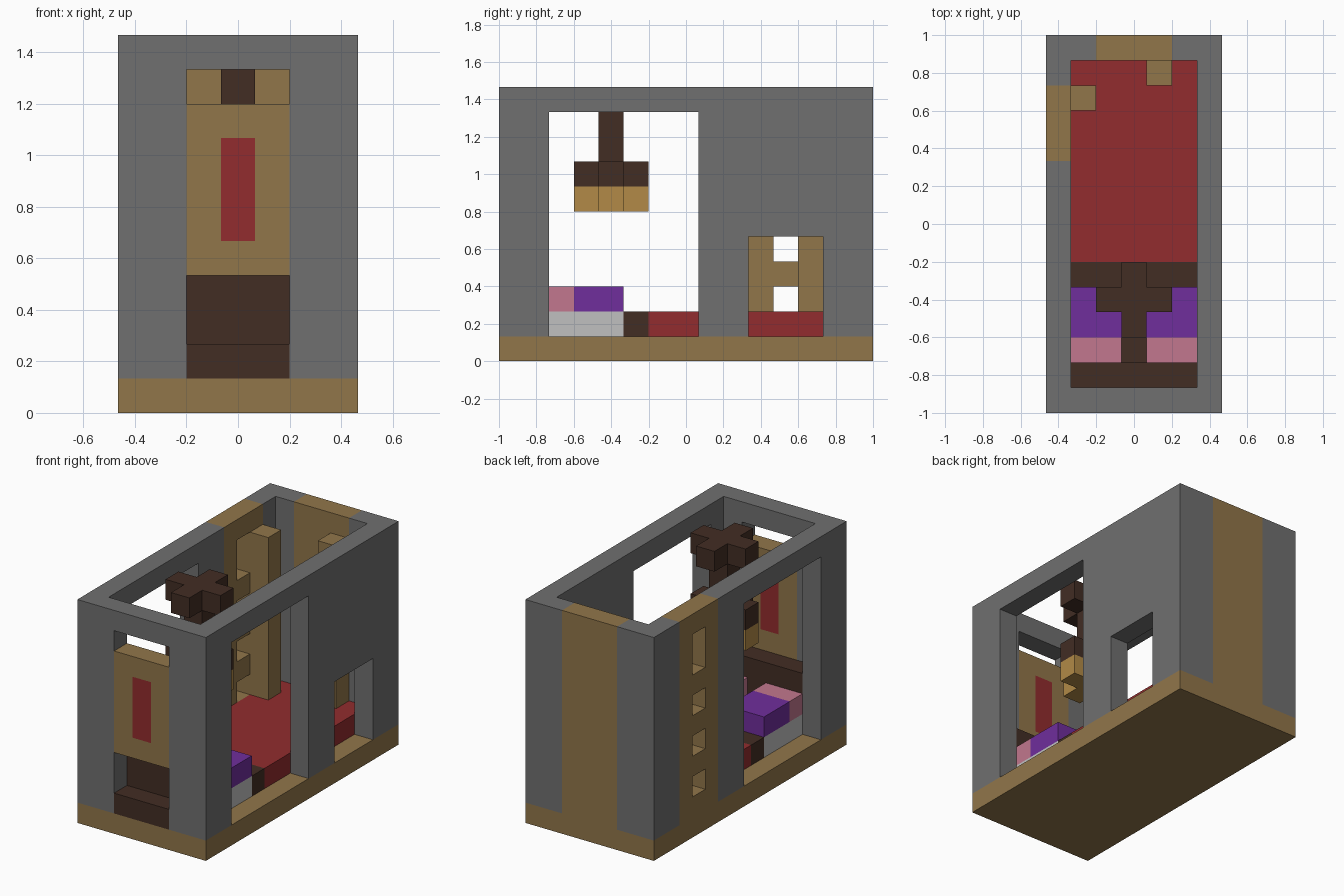
import bpy, bmesh
from mathutils import Vector

cube = bpy.data.objects.get("Cube")
if cube:
    bpy.data.objects.remove(cube, do_unlink=True)

# The room is laid out on a grid of blocks: 7 wide, 15 deep, 11 high
W, D, H = 7, 15, 11
U = 2 / D


def material(name, rgb):
    lin = [(c / 255 / 12.92) if c < 11 else ((c / 255 + 0.055) / 1.055) ** 2.4 for c in rgb]
    m = bpy.data.materials.new(name)
    m.use_nodes = True
    m.diffuse_color = (*lin, 1)
    m.node_tree.nodes["Principled BSDF"].inputs["Base Color"].default_value = (*lin, 1)
    return m


STONE = material("stone grey", (112, 112, 112))
PLANK = material("plank brown", (145, 118, 74))
DARK = material("dark wood", (66, 45, 36))
RED = material("carpet red", (146, 44, 46))
PURPLE = material("blanket purple", (112, 46, 156))
PINK = material("pillow pink", (194, 119, 142))
SHEET = material("sheet white", (192, 192, 192))
GLOW = material("lamp tan", (178, 138, 71))


def part(name, mat, *boxes):
    """One object made of boxes, each given as x, y and z ranges in blocks."""
    bm = bmesh.new()
    for spans in boxes:
        verts = bmesh.ops.create_cube(bm, size=1)["verts"]
        for v in verts:
            v.co = Vector([a if c < 0 else b for c, (a, b) in zip(v.co, spans)])
            v.co = (v.co - Vector((W / 2, D / 2, 0))) * U
    mesh = bpy.data.meshes.new(name)
    bm.to_mesh(mesh)
    bm.free()
    mesh.materials.append(mat)
    obj = bpy.data.objects.new(name, mesh)
    bpy.context.collection.objects.link(obj)
    return obj


def plus(z):
    """Cross-shaped layer of the hanging lamp."""
    return [((2, 5), (4, 5), z), ((3, 4), (3, 4), z), ((3, 4), (5, 6), z)]


LEFT, RIGHT, MID = (0, 1), (6, 7), (2, 5)
FULL, TOP, BELOW = (1, H), (10, H), (1, 10)

# Base slab
part("base", PLANK, ((0, W), (0, D), (0, 1)))

# Side walls: piers, headers and the part above the doorway
for name, x in (("left_wall", RIGHT), ("right_wall", LEFT)):
    part(name, STONE, (x, (0, 2), FULL), (x, (8, 10), FULL),
         (x, (13, D), FULL), (x, (2, 8), TOP))
part("wall_above_door", STONE, (RIGHT, (10, 13), (5, H)))

# End walls
part("front_wall", STONE, ((1, 2), (0, 1), BELOW), ((5, 6), (0, 1), BELOW),
     ((1, 6), (0, 1), TOP))
part("back_wall", STONE, ((1, 2), (14, D), FULL), ((5, 6), (14, D), FULL))
part("back_panel", PLANK, (MID, (14, D), FULL))

# Plank wall pierced by a column of small windows
rungs = [(1, 2), (3, 4), (5, 6), (7, 8), (10, 11)]
part("window_wall", PLANK, (LEFT, (10, 11), FULL), (LEFT, (12, 13), FULL),
     *[(LEFT, (11, 12), z) for z in rungs])

# Inner posts
part("side_post", PLANK, ((1, 2), (12, 13), (2, 10)))
part("back_post", PLANK, ((4, 5), (13, 14), (2, 10)))

# Front panel with a red strip, and the step under it
part("front_panel", PLANK, ((2, 3), (0, 1), (4, 9)), ((4, 5), (0, 1), (4, 9)),
     ((3, 4), (0, 1), (4, 5)), ((3, 4), (0, 1), (8, 9)))
part("front_strip", RED, ((3, 4), (0, 1), (5, 8)))
part("front_step", DARK, (MID, (0, 1), (1, 2)))

# Carpet
part("carpet", RED, ((1, 6), (6, 14), (1, 2)))

# Two beds with a shared headboard, footboard and middle divider
part("headboard", DARK, ((1, 6), (1, 2), (1, 4)))
part("footboard", DARK, ((1, 6), (5, 6), (1, 2)))
part("bed_divider", DARK, ((3, 4), (2, 5), (1, 2)))
for side, x in (("right", (1, 3)), ("left", (4, 6))):
    part(side + "_mattress", SHEET, (x, (2, 5), (1, 2)))
    part(side + "_pillow", PINK, (x, (2, 3), (2, 3)))
    part(side + "_blanket", PURPLE, (x, (3, 5), (2, 3)))

# Hanging lamp
part("lamp_ceiling_cross", DARK, *plus(TOP))
part("lamp_stem", DARK, ((3, 4), (4, 5), (8, 10)))
part("lamp_arms", DARK, *plus((7, 8)))
part("lamp_lights", GLOW, *plus((6, 7)))
